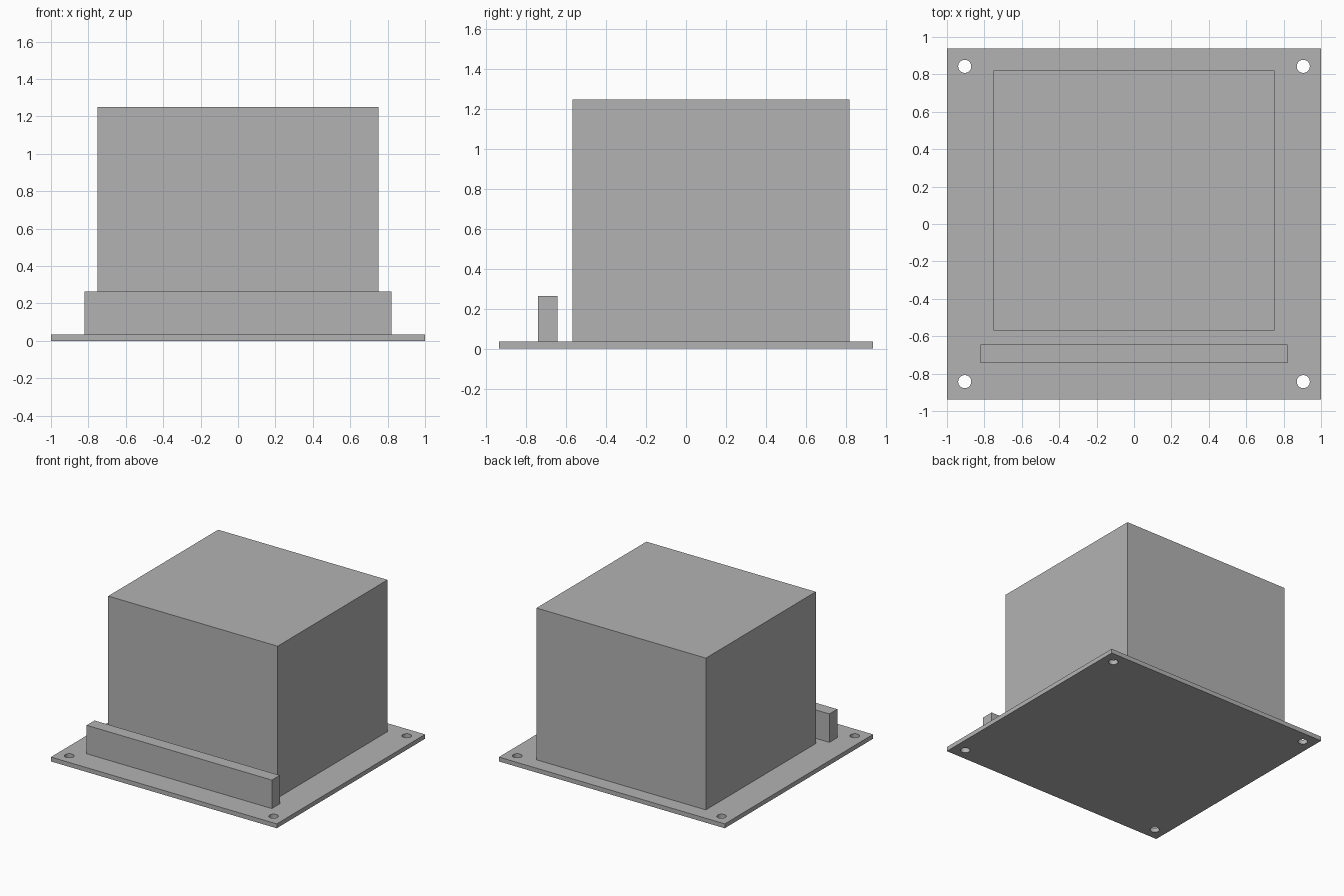
import bpy

cube = bpy.data.objects.get("Cube")
if cube:
    bpy.data.objects.remove(cube, do_unlink=True)

# One plain grey for every part
GREY = (0.45, 0.45, 0.45, 1.0)
grey = bpy.data.materials.new("plain_grey")
grey.use_nodes = True
grey.diffuse_color = GREY
grey.node_tree.nodes["Principled BSDF"].inputs["Base Color"].default_value = GREY


def box(name, x, y, z):
    """Box spanning the given (low, high) ranges."""
    spans = (x, y, z)
    bpy.ops.mesh.primitive_cube_add(size=1, location=[(a + b) / 2 for a, b in spans])
    obj = bpy.context.object
    obj.name = name
    obj.scale = [b - a for a, b in spans]
    bpy.ops.object.transform_apply(location=False, rotation=False, scale=True)
    obj.data.materials.append(grey)
    return obj


PLATE_TOP = 0.035
HOLE_X, HOLE_Y, HOLE_RADIUS = 0.905, 0.843, 0.035

# Main parts
plate = box("base_plate", (-1, 1), (-0.938, 0.938), (0, PLATE_TOP))
box("main_block", (-0.75, 0.75), (-0.57, 0.82), (PLATE_TOP, 1.25))
box("front_strip", (-0.82, 0.82), (-0.743, -0.643), (PLATE_TOP, 0.263))

# Mounting holes in the four corners of the plate
for sx in (-1, 1):
    for sy in (-1, 1):
        bpy.ops.mesh.primitive_cylinder_add(
            vertices=32, radius=HOLE_RADIUS, depth=0.2,
            location=(sx * HOLE_X, sy * HOLE_Y, 0))
        cutter = bpy.context.object
        cutter.name = "hole_cutter"
        cutter.hide_render = True
        cutter.data.materials.append(grey)
        cut = plate.modifiers.new("corner_hole", "BOOLEAN")
        cut.operation = "DIFFERENCE"
        cut.solver = "EXACT"
        cut.object = cutter
        bpy.ops.object.select_all(action="DESELECT")
        plate.select_set(True)
        bpy.context.view_layer.objects.active = plate
        bpy.ops.object.modifier_apply(modifier=cut.name)
        bpy.data.objects.remove(cutter, do_unlink=True)

# Smooth hole walls, crisp plate edges
bpy.ops.object.shade_smooth_by_angle()
